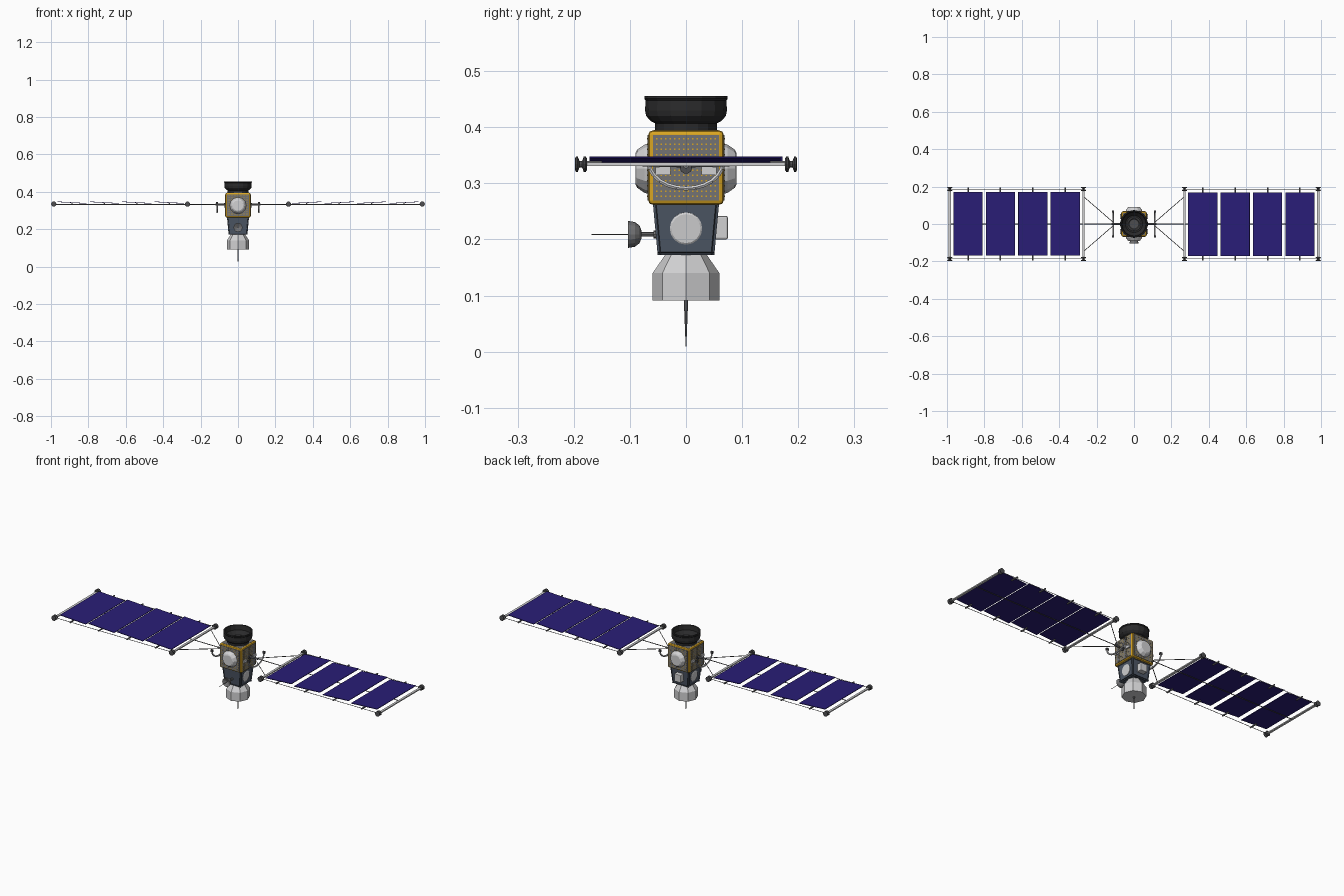
import bpy, bmesh, math
from mathutils import Vector, Matrix

if "Cube" in bpy.data.objects:
    bpy.data.objects.remove(bpy.data.objects["Cube"])

def mat(name, c):
    m = bpy.data.materials.new(name)
    m.diffuse_color = (*c, 1)
    m.use_nodes = True
    m.node_tree.nodes["Principled BSDF"].inputs["Base Color"].default_value = m.diffuse_color
    return m

PANEL = mat("indigo_cells", (0.023, 0.0125, 0.185))
GOLD = mat("gold_foil", (0.70, 0.38, 0.016))
GREY = mat("mid_grey", (0.17, 0.17, 0.175))
WHITE = mat("light_grey", (0.64, 0.64, 0.65))
SLATE = mat("slate_blue", (0.075, 0.095, 0.13))
BLACK = mat("charcoal", (0.024, 0.024, 0.025))
STEEL = mat("dark_steel", (0.075, 0.075, 0.08))

def finish(name, bm, m, M=Matrix(), bevel=0):
    bm.transform(M)
    if bevel:
        bmesh.ops.bevel(bm, geom=bm.edges[:], offset=bevel, segments=2, affect='EDGES', profile=0.5)
    bmesh.ops.recalc_face_normals(bm, faces=bm.faces)
    me = bpy.data.meshes.new(name)
    bm.to_mesh(me)
    bm.free()
    me.materials.append(m)
    ob = bpy.data.objects.new(name, me)
    bpy.context.collection.objects.link(ob)
    return ob

def place(pos, axis=(0, 0, 1)):
    return Matrix.Translation(pos) @ Vector(axis).to_track_quat('Z', 'Y').to_matrix().to_4x4()

def lathe(name, prof, n, m, pos=(0, 0, 0), axis=(0, 0, 1), phase=0, bevel=0):
    """Solid of revolution from (radius, height) points."""
    bm = bmesh.new()
    rings = [[bm.verts.new((r * math.cos(phase + 2 * math.pi * i / n),
                            r * math.sin(phase + 2 * math.pi * i / n), z)) for i in range(n)]
             for r, z in prof]
    for a, b in zip(rings, rings[1:]):
        for i in range(n):
            j = (i + 1) % n
            bm.faces.new((a[i], a[j], b[j], b[i]))
    for ring, (r, z) in ((rings[0], prof[0]), (rings[-1], prof[-1])):
        if r > 0:
            bm.faces.new(ring)
    bmesh.ops.remove_doubles(bm, verts=bm.verts, dist=1e-6)
    return finish(name, bm, m, place(pos, axis), bevel)

def rod(name, a, b, r, m, n=6):
    a, b = Vector(a), Vector(b)
    return lathe(name, [(r, 0), (r, (b - a).length)], n, m, a, b - a)

def box(name, c, s, m, bevel=0, rot=Matrix()):
    bm = bmesh.new()
    bmesh.ops.create_cube(bm, size=1, matrix=Matrix.Diagonal((*s, 1)))
    return finish(name, bm, m, Matrix.Translation(c) @ rot, bevel)

# --- main bus: gold box with studded grey plates on four sides
box("bus_frame", (0, 0, 0.328), (0.134, 0.134, 0.132), GOLD, 0.007)
for z, n in ((0.3925, "top"), (0.2635, "bottom")):
    box("bus_plate_" + n, (0, 0, z), (0.116, 0.116, 0.005), GREY)
for k, side in enumerate(("right", "back", "left", "front")):
    R = Matrix.Rotation(k * math.pi / 2, 4, 'Z')
    bm = bmesh.new()
    bmesh.ops.create_cube(bm, size=1, matrix=R @ Matrix.Translation((0.066, 0, 0.328))
                          @ Matrix.Diagonal((0.006, 0.117, 0.117, 1)))
    finish("bus_plate_" + side, bm, GREY)
    bm = bmesh.new()
    for i in range(14):
        for j in range(12):
            p = (0.0685, (i - 6.5) * 0.008, 0.328 + (j - 5.5) * 0.0093)
            bmesh.ops.create_cube(bm, size=0.0025, matrix=R @ Matrix.Translation(p))
    finish("plate_studs_" + side, bm, GOLD)

# --- telescope hood on top, open upwards
lathe("hood", [(0.055, 0.385), (0.055, 0.407), (0.063, 0.411), (0.071, 0.42), (0.073, 0.43),
               (0.072, 0.448), (0.0745, 0.451), (0.0735, 0.456), (0.067, 0.456), (0.064, 0.43),
               (0.046, 0.41), (0, 0.406)], 16, BLACK)
lathe("hood_core", [(0.04, 0.403), (0.036, 0.414), (0.03, 0.414), (0.026, 0.410), (0, 0.409)],
      16, STEEL)

# --- lower body, skirt and probe
q = math.sqrt(2)
lathe("lower_body", [(0.045 * q, 0.178), (0.053 * q, 0.265)], 4, SLATE, phase=math.pi / 4, bevel=0.006)
lathe("skirt", [(0.0595, 0.0915), (0.0595, 0.14), (0.032, 0.18)], 8, WHITE)
lathe("probe", [(0, 0.0), (0.0015, 0.03), (0.004, 0.095)], 8, GREY)

for s, n in ((-1, "left"), (1, "right")):
    # round cover on the lower body sides
    lathe("side_cover_" + n, [(0.029, 0), (0.029, 0.007), (0.026, 0.009)], 16, WHITE,
          (s * 0.044, 0, 0.22), (s, 0, -0.09))
    # instrument boxes above the yoke
    for y in (-0.041, 0.041):
        box("small_sensor_" + n, (s * 0.071, y, 0.322), (0.008, 0.026, 0.014), WHITE)

# --- round pods on front and back
for s, n in ((-1, "front"), (1, "back")):
    lathe("pod_" + n, [(0.046, 0), (0.043, 0.01), (0.034, 0.023), (0.028, 0.026)], 12, WHITE,
          (0, s * 0.064, 0.326), (0, s, 0))

# --- antenna dish on the front, equipment box on the back
lathe("dish", [(0.006, 0), (0.016, 0.004), (0.022, 0.012), (0.024, 0.024), (0.022, 0.024), (0, 0.012)],
      16, GREY, (0, -0.079, 0.209), (0, -1, 0))
rod("dish_arm", (0, -0.04, 0.209), (0, -0.081, 0.209), 0.004, GREY, 8)
lathe("dish_collar", [(0.007, 0), (0.007, 0.008)], 8, GREY, (0, -0.05, 0.209), (0, -1, 0))
rod("dish_spike", (0, -0.085, 0.209), (0, -0.168, 0.209), 0.001, GREY)
box("equipment_box", (0, 0.06, 0.221), (0.04, 0.029, 0.042), WHITE, 0.003)

# --- solar wings
Z = 0.334
for s, n in ((-1, "left"), (1, "right")):
    # yoke: hub and half ring
    rod("wing_hub_" + n, (s * 0.06, 0, 0.328), (s * 0.075, 0, 0.328), 0.011, STEEL, 10)
    rod("wing_axle_" + n, (s * 0.07, 0, 0.331), (s * 0.12, 0, 0.331), 0.005, GREY, 8)
    cu = [Vector((s * 0.112, 0.066 * math.cos(t), 0.337 - 0.046 * math.sin(t)))
          for t in [math.pi * i / 12 for i in range(13)]]
    for a, b in zip(cu, cu[1:]):
        rod("yoke_ring_" + n, a, b, 0.0042, WHITE)
    for y in (-0.066, 0.066):
        box("yoke_end_" + n, (s * 0.112, y, 0.34), (0.012, 0.01, 0.012), STEEL)
    # spar and diagonal struts
    rod("spar_" + n, (s * 0.11, 0, Z - 0.002), (s * 0.985, 0, Z - 0.002), 0.002, GREY)
    for t in (-1, 1):
        rod("strut_" + n, (s * 0.112, t * 0.01, 0.33), (s * 0.268, t * 0.145, Z), 0.0018, GREY)
        rod("edge_wire_" + n, (s * 0.27, t * 0.184, Z), (s * 0.985, t * 0.184, Z), 0.0015, WHITE)
    # end bars with spools
    for x in (0.27, 0.985):
        box("end_bar_" + n, (s * x, 0, Z), (0.012, 0.352, 0.006), WHITE)
        for t in (-1, 1):
            lathe("spool_" + n, [(0.010, 0), (0.014, 0.003), (0.014, 0.006), (0.006, 0.009),
                                 (0.006, 0.014), (0.014, 0.017), (0.014, 0.02), (0.010, 0.022)],
                  12, STEEL, (s * x, t * 0.176, Z), (0, t, 0))
    # tilted panels held by short brackets at their ends
    for i in range(4):
        x = 0.367 + i * 0.1735
        box("solar_panel_" + n, (s * x, 0.002 * -s, 0.342), (0.157, 0.34, 0.003), PANEL,
            rot=Matrix.Rotation(-s * math.radians(3.2), 4, 'Y'))
        for t in (-1, 1):
            rod("panel_bracket_" + n, (s * x, t * 0.15, Z + 0.002), (s * x, t * 0.194, Z + 0.002),
                0.004, GREY)
